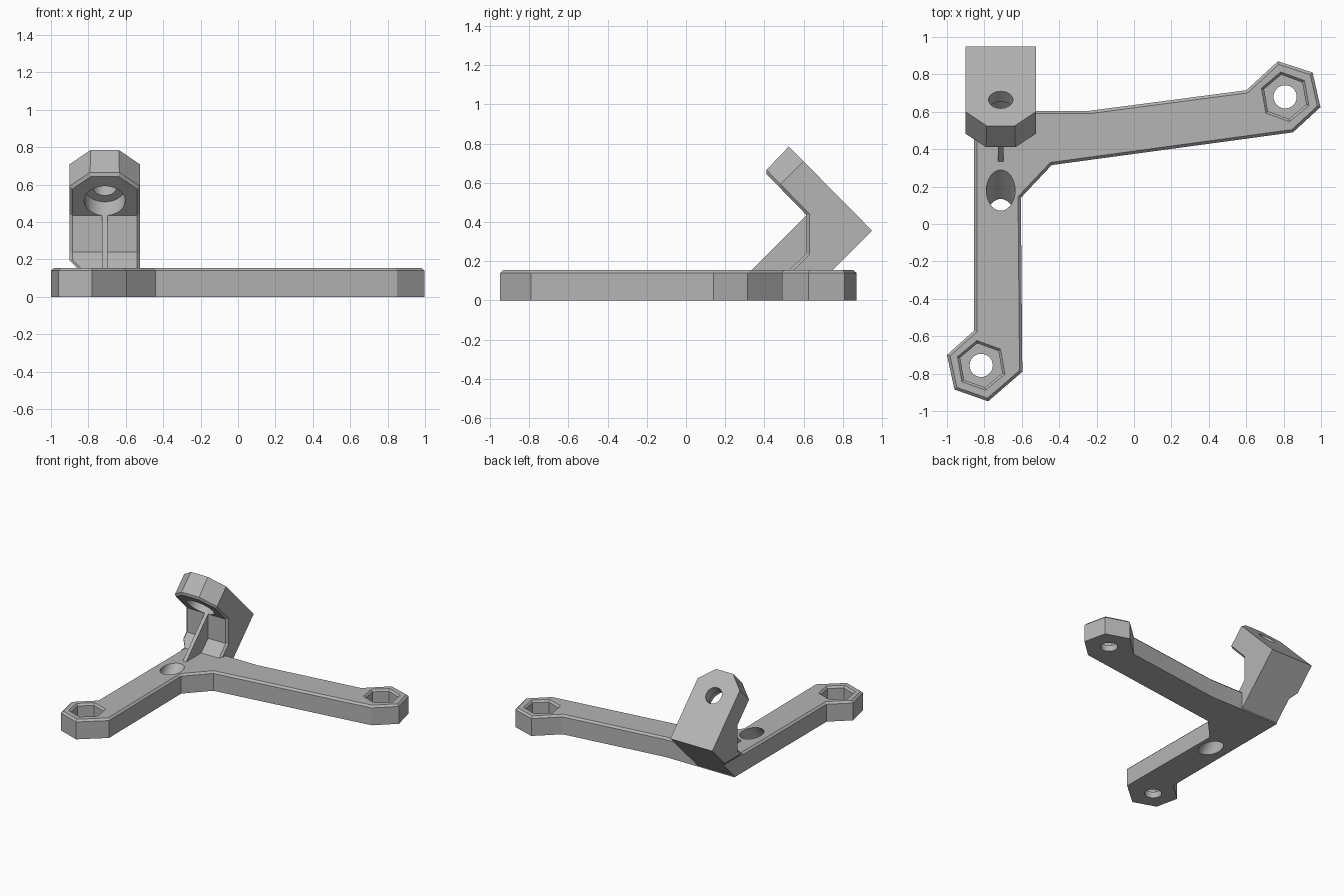
import bpy, bmesh, math
from mathutils import Vector, Matrix

cube = bpy.data.objects.get("Cube")
if cube:
    bpy.data.objects.remove(cube, do_unlink=True)

GREY = (0.46, 0.46, 0.46, 1)
mat = bpy.data.materials.new("plain grey")
mat.use_nodes = True
mat.diffuse_color = GREY
mat.node_tree.nodes["Principled BSDF"].inputs["Base Color"].default_value = GREY

CX, TOP, CHAMFER = -0.7125, 0.155, 0.015


def to_object(bm, name):
    bmesh.ops.recalc_face_normals(bm, faces=bm.faces)
    mesh = bpy.data.meshes.new(name)
    bm.to_mesh(mesh)
    bm.free()
    mesh.materials.append(mat)
    ob = bpy.data.objects.new(name, mesh)
    bpy.context.collection.objects.link(ob)
    return ob


def prism(points, offset):
    """Extrude a closed outline of 3D points along an offset."""
    bm = bmesh.new()
    face = bm.faces.new([bm.verts.new(p) for p in points])
    out = bmesh.ops.extrude_face_region(bm, geom=[face])
    moved = [g for g in out["geom"] if isinstance(g, bmesh.types.BMVert)]
    bmesh.ops.translate(bm, verts=moved, vec=offset)
    bmesh.ops.recalc_face_normals(bm, faces=bm.faces)
    return bm


def side_prism(profile, x0, x1):
    return prism([(x0, y, z) for y, z in profile], (x1 - x0, 0, 0))


def chamfer(bm, edges):
    bmesh.ops.bevel(bm, geom=edges, offset=CHAMFER, offset_type='OFFSET',
                    segments=1, affect='EDGES', clamp_overlap=True)


def stack(name, rings, sides, origin, axis=(0, 0, 1), turn=0):
    """Closed tool made of (radius, height) rings along an axis."""
    bm = bmesh.new()
    loops = []
    for r, h in rings:
        angles = [turn + math.tau * i / sides for i in range(sides)]
        loops.append([bm.verts.new((r * math.cos(a), r * math.sin(a), h)) for a in angles])
    for a, b in zip(loops, loops[1:]):
        for i in range(sides):
            j = (i + 1) % sides
            bm.faces.new((a[i], a[j], b[j], b[i]))
    bm.faces.new(loops[0][::-1])
    bm.faces.new(loops[-1])
    rot = Vector((0, 0, 1)).rotation_difference(Vector(axis)).to_matrix().to_4x4()
    bm.transform(Matrix.Translation(origin) @ rot)
    return to_object(bm, name)


def cut(ob, tool):
    mod = ob.modifiers.new("cut", 'BOOLEAN')
    mod.operation, mod.solver, mod.object = 'DIFFERENCE', 'EXACT', tool
    bpy.context.view_layer.update()
    deps = bpy.context.evaluated_depsgraph_get()
    mesh = bpy.data.meshes.new_from_object(ob.evaluated_get(deps))
    ob.modifiers.clear()
    ob.data = mesh
    bpy.data.objects.remove(tool, do_unlink=True)


# Base plate: two arms with hexagonal ends
outline = [(-0.855, 0.605), (-0.855, -0.57), (-1.0, -0.70), (-0.96, -0.885),
           (-0.78, -0.948), (-0.597, -0.79), (-0.605, 0.14), (-0.44, 0.315),
           (0.85, 0.49), (0.997, 0.625), (0.955, 0.81), (0.77, 0.87),
           (0.60, 0.715), (-0.24, 0.605)]
bm = prism([(x, y, 0) for x, y in outline], (0, 0, TOP))
chamfer(bm, [e for e in bm.edges if all(v.co.z > TOP - 0.001 for v in e.verts)])
base = to_object(bm, "base_plate")

# Nut pockets and bolt holes in the arm ends
for x, y in ((-0.817, -0.756), (0.808, 0.68)):
    cut(base, stack("pocket_tool", [(0.12, 0.05), (0.12, 0.14), (0.15, 0.17)], 6,
                    (x, y, 0), turn=math.radians(100)))
    cut(base, stack("bolt_tool", [(0.062, -0.1), (0.062, 0.1)], 32, (x, y, 0)))

# Slanted access hole on the same axis as the head hole
AXIS = (0, 1, 1)
cut(base, stack("access_tool", [(0.077, -0.4), (0.077, 0.4)], 40, (CX, 0.1, 0.075), AXIS))

# Bent bracket with a tilted head
profile = [(0.37, 0.003), (0.598, 0.003), (0.95, 0.355), (0.525, 0.785),
           (0.40, 0.655), (0.615, 0.435), (0.615, 0.24)]
bm = side_prism(profile, -0.9, -0.525)


def slice_off(point, normal):
    geom = bm.verts[:] + bm.edges[:] + bm.faces[:]
    res = bmesh.ops.bisect_plane(bm, geom=geom, plane_co=point, plane_no=normal,
                                 clear_outer=True)
    rim = [g for g in res["geom_cut"] if isinstance(g, bmesh.types.BMEdge)]
    bmesh.ops.contextual_create(bm, geom=rim)
    bmesh.ops.recalc_face_normals(bm, faces=bm.faces)


# Head corners follow the tilt; the outer lower corner narrows to the arm
for side in (-1, 1):
    slice_off((CX + side * 0.075, 0.525, 0.785), (side * 0.107, -0.08, 0.08))
slice_off((-0.855, 0.5, 0.15), (-1, 0, -1))


def is_inner(f):
    return abs(f.normal.x) < 0.05 and f.normal.y < -0.5 and f.calc_center_median().y < 0.63 \
        and f.calc_center_median().z < 0.6


chamfer(bm, [e for e in bm.edges if len(e.link_faces) == 2
             and sum(is_inner(f) for f in e.link_faces) == 1
             and max(v.co.z for v in e.verts) > 0.1])
bracket = to_object(bm, "bracket")
cut(bracket, stack("screw_tool", [(0.065, -0.4), (0.065, 0.4)], 40, (CX, 0.605, 0.585), AXIS))
cut(bracket, stack("counterbore_tool", [(0.11, -0.25), (0.11, 0.015)], 40,
                   (CX, 0.6, 0.575), AXIS))

# Foot joining the bracket to the base
foot = [(0.5, 0.003), (0.598, 0.003), (0.745, 0.15), (0.5, 0.15)]
to_object(side_prism(foot, -0.855, -0.53), "bracket_foot")

# Thin support rib
rib = [(0.32, 0.14), (0.615, 0.435), (0.64, 0.435), (0.64, 0.14)]
to_object(side_prism(rib, CX - 0.015, CX + 0.015), "support_rib")

# Smooth the round holes and keep the flat edges crisp
for ob in (base, bracket):
    bpy.ops.object.select_all(action='DESELECT')
    ob.select_set(True)
    bpy.context.view_layer.objects.active = ob
    bpy.ops.object.shade_smooth_by_angle(angle=math.radians(20))
